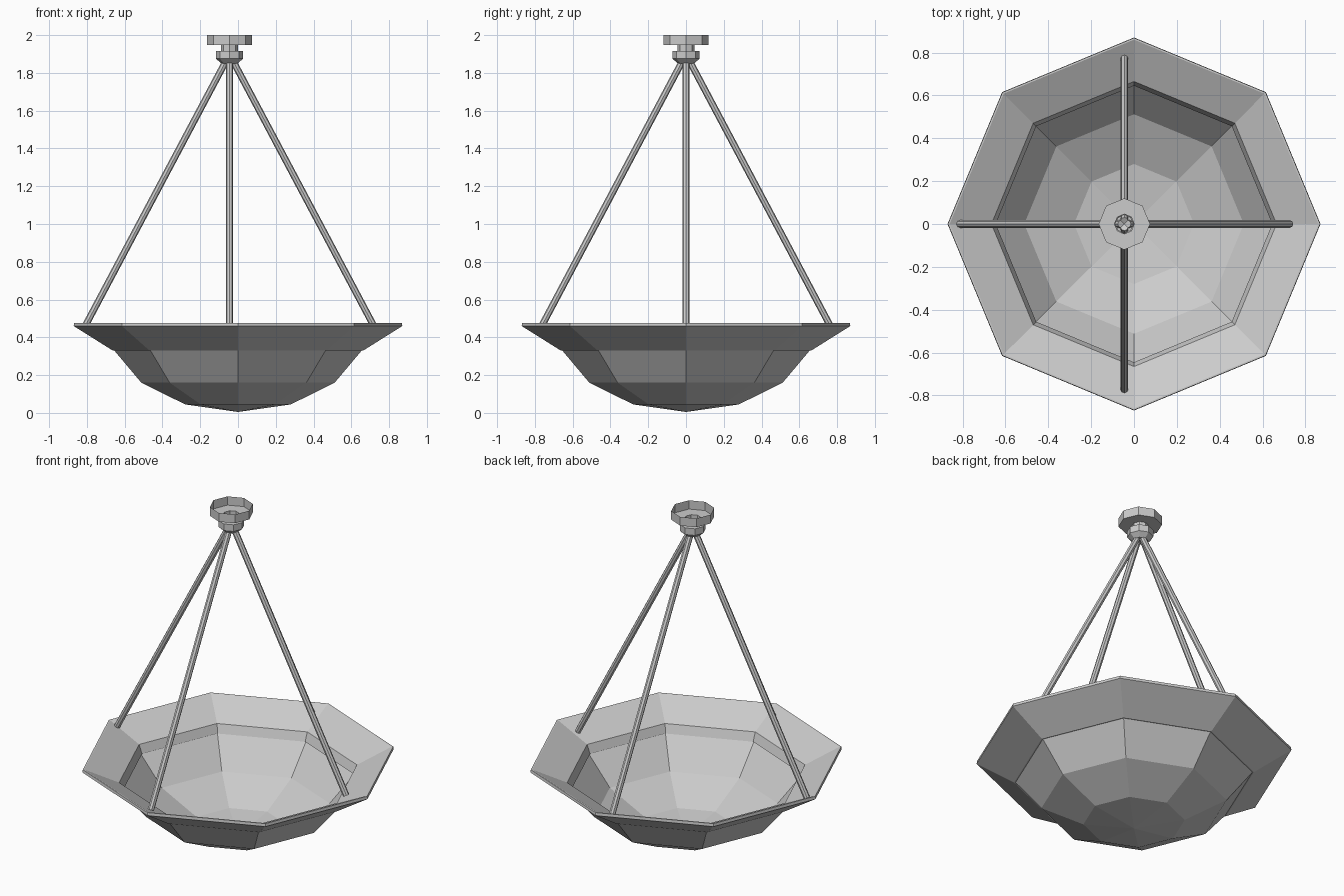
import bpy, bmesh
from math import cos, sin, pi
from mathutils import Vector

if "Cube" in bpy.data.objects:
    bpy.data.objects.remove(bpy.data.objects["Cube"])

HUB_X = -0.045   # the hanger sits slightly off the bowl centre


def add_object(name, bm):
    bmesh.ops.recalc_face_normals(bm, faces=bm.faces)
    mesh = bpy.data.meshes.new(name)
    bm.to_mesh(mesh)
    bm.free()
    obj = bpy.data.objects.new(name, mesh)
    bpy.context.collection.objects.link(obj)
    return obj


def lathe(name, profile, sides=8, x=0.0, closed=False):
    """Faceted revolve of (radius, z) points; radius 0 becomes a pole."""
    bm = bmesh.new()
    rings = []
    for r, z in profile:
        if r == 0:
            rings.append([bm.verts.new((x, 0, z))] * sides)
        else:
            rings.append([bm.verts.new((x + r * cos(2 * pi * i / sides),
                                        r * sin(2 * pi * i / sides), z))
                          for i in range(sides)])
    pairs = list(zip(rings, rings[1:]))
    if closed:
        pairs.append((rings[-1], rings[0]))
    for a, b in pairs:
        for i in range(sides):
            j = (i + 1) % sides
            quad = list(dict.fromkeys((a[i], a[j], b[j], b[i])))
            bm.faces.new(quad)
    return add_object(name, bm)


def rod(name, start, end, radius, sides=8):
    start, end = Vector(start), Vector(end)
    axis = end - start
    bm = bmesh.new()
    bmesh.ops.create_cone(bm, cap_ends=True, segments=sides, radius1=radius,
                          radius2=radius, depth=axis.length)
    obj = add_object(name, bm)
    obj.location = (start + end) / 2
    obj.rotation_mode = 'QUATERNION'
    obj.rotation_quaternion = axis.to_track_quat('Z', 'Y')
    return obj


# Thin faceted bowl
lathe("glass_bowl", [(0, 0.005), (0.28, 0.045), (0.512, 0.16), (0.655, 0.33)])

# Flared rim with an inner step
lathe("flared_rim", [(0.663, 0.33), (0.87, 0.46), (0.868, 0.477), (0.86, 0.477),
                     (0.665, 0.382), (0.645, 0.33)], closed=True)

# Open ceiling cup, neck and collar
lathe("ceiling_mount", [(0.12, 2.0), (0.12, 1.947), (0.046, 1.947), (0.046, 1.915),
                        (0.072, 1.915), (0.072, 1.875), (0.042, 1.85), (0, 1.85)],
      x=HUB_X)

# Four hanging rods
for i, side in enumerate(("right", "back", "left", "front")):
    dx, dy = cos(i * pi / 2), sin(i * pi / 2)
    rod(f"hanging_rod_{side}",
        (HUB_X + 0.772 * dx, 0.772 * dy, 0.445),
        (HUB_X + 0.015 * dx, 0.015 * dy, 1.87), 0.018)
